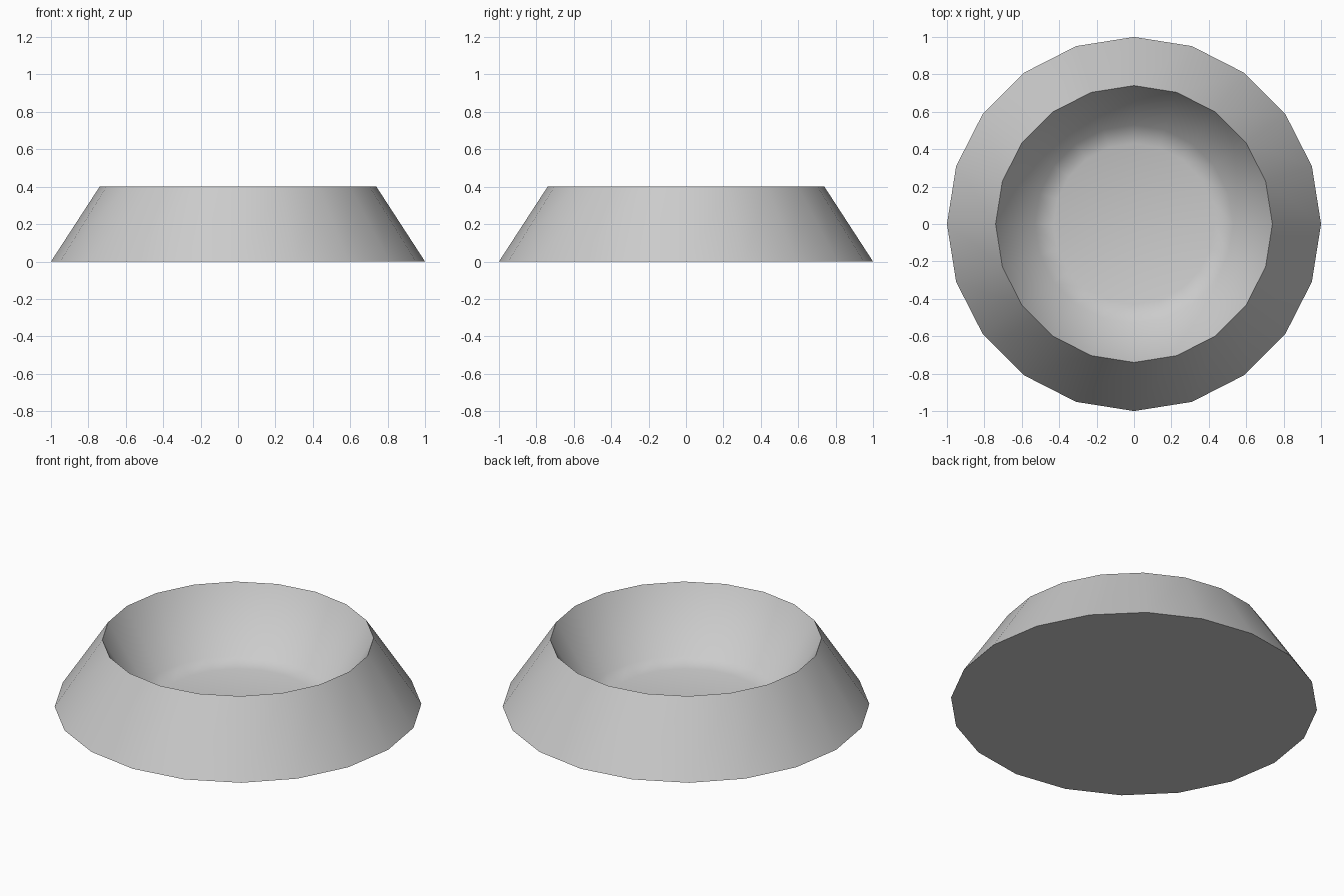
import bpy, bmesh, math

if "Cube" in bpy.data.objects:
    bpy.data.objects.remove(bpy.data.objects["Cube"])

SIDES = 20
# Half profile (radius, height): base edge, rim, inner wall foot, floor edge
PROFILE = [(1.0, 0.0), (0.74, 0.40), (0.53, 0.05), (0.43, 0.02)]

bm = bmesh.new()
rings = []
for r, z in PROFILE:
    rings.append([bm.verts.new((r * math.cos(2 * math.pi * i / SIDES),
                                r * math.sin(2 * math.pi * i / SIDES), z))
                  for i in range(SIDES)])

# Outer wall, inner wall and rounded floor edge
for a, b in zip(rings, rings[1:]):
    for i in range(SIDES):
        j = (i + 1) % SIDES
        bm.faces.new((a[i], a[j], b[j], b[i]))

# Underside and bowl floor
bm.faces.new(rings[0][::-1])
bm.faces.new(rings[-1])
bmesh.ops.recalc_face_normals(bm, faces=bm.faces)

mesh = bpy.data.meshes.new("bowl")
bm.to_mesh(mesh)
bm.free()
bowl = bpy.data.objects.new("bowl", mesh)
bpy.context.collection.objects.link(bowl)

# Smooth walls with crisp rim and base edges
bpy.context.view_layer.objects.active = bowl
bowl.select_set(True)
bpy.ops.object.shade_smooth_by_angle(angle=math.radians(50))
